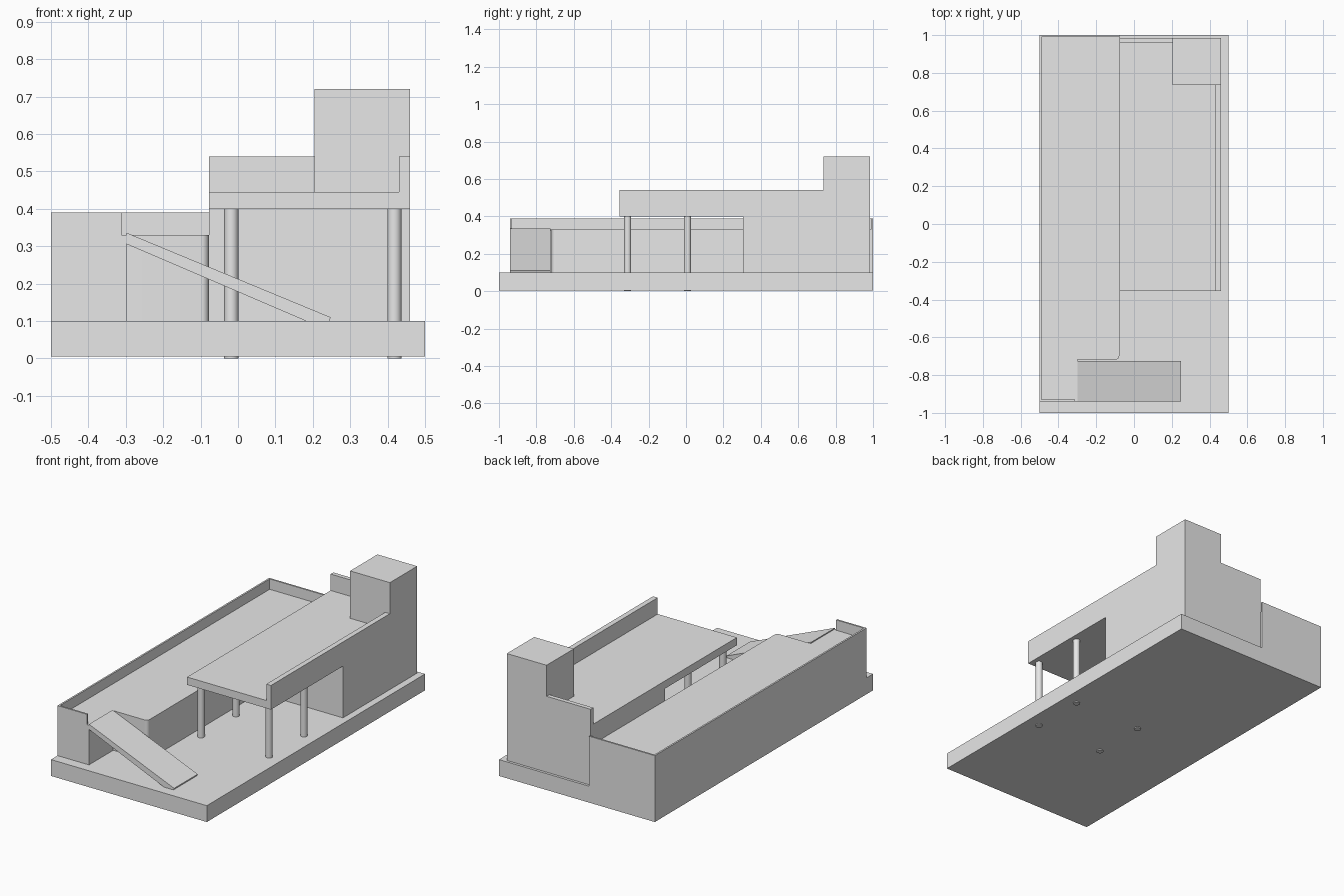
import bpy, bmesh, math
from mathutils import Vector

cube = bpy.data.objects.get("Cube")
if cube:
    bpy.data.objects.remove(cube, do_unlink=True)

grey = bpy.data.materials.new("plain grey")
grey.use_nodes = True
grey.diffuse_color = (0.8, 0.8, 0.8, 1)
grey.node_tree.nodes["Principled BSDF"].inputs["Base Color"].default_value = (0.8, 0.8, 0.8, 1)


def prism(name, points, direction):
    """Extrude a closed outline of 3D points along a direction."""
    bm = bmesh.new()
    face = bm.faces.new([bm.verts.new(p) for p in points])
    extruded = bmesh.ops.extrude_face_region(bm, geom=[face])
    moved = [v for v in extruded["geom"] if isinstance(v, bmesh.types.BMVert)]
    bmesh.ops.translate(bm, verts=moved, vec=Vector(direction))
    bmesh.ops.recalc_face_normals(bm, faces=bm.faces)
    mesh = bpy.data.meshes.new(name)
    bm.to_mesh(mesh)
    bm.free()
    mesh.materials.append(grey)
    obj = bpy.data.objects.new(name, mesh)
    bpy.context.collection.objects.link(obj)
    return obj


def box(name, x, y, z):
    outline = [(x[0], y[0], z[0]), (x[1], y[0], z[0]), (x[1], y[1], z[0]), (x[0], y[1], z[0])]
    return prism(name, outline, (0, 0, z[1] - z[0]))


def smooth(obj):
    bpy.ops.object.select_all(action="DESELECT")
    obj.select_set(True)
    bpy.context.view_layer.objects.active = obj
    bpy.ops.object.shade_smooth_by_angle(angle=math.radians(35))


ground, terrace, ceiling, slab, rail, inner = 0.1, 0.33, 0.4, 0.445, 0.54, -0.078
front, back = -0.94, 0.985

# Plinth
box("base", (-0.5, 0.5), (-1, 1), (0.005, ground))

# Low wing: an L-shaped plan with one rounded corner beside the ramp
r = 0.02
corner = [(inner - r + r * math.sin(a), -0.718 + r - r * math.cos(a), ground)
          for a in (math.radians(15 * i) for i in range(7))]
plan = [(-0.5, front, ground), (-0.298, front, ground), (-0.298, -0.718, ground)]
plan += corner + [(inner, 1, ground), (-0.5, 1, ground)]
smooth(prism("low_wing", plan, (0, 0, terrace - ground)))

# Thin parapet around the terrace
for name, x, y in (("left", (-0.5, -0.49), (front, 1)),
                   ("back", (-0.49, inner), (0.99, 1)),
                   ("front", (-0.49, -0.312), (front, front + 0.01))):
    box("terrace_parapet_" + name, x, y, (terrace, 0.39))

# Ramp from the ground up to the terrace
profile = [(-0.298, 0.306), (0.182, ground), (0.244, ground), (0.248, 0.11), (-0.298, 0.336)]
prism("ramp", [(x, front, z) for x, z in profile], (0, 0.216, 0))

# Main house, its roof slab, parapets and tower
box("house_body", (inner, 0.46), (0.305, back), (ground, ceiling))
box("roof_slab", (inner, 0.46), (-0.355, back), (ceiling, slab))
box("roof_parapet_side", (0.43, 0.46), (-0.355, 0.735), (slab, rail))
box("roof_parapet_back", (inner, 0.205), (0.96, back), (slab, rail))
box("tower", (0.205, 0.46), (0.735, back), (slab, 0.72))

# Round columns under the overhanging roof
for x in (-0.018, 0.418):
    for y in (-0.312, 0.008):
        circle = [(x + 0.019 * math.cos(math.tau * i / 32),
                   y + 0.019 * math.sin(math.tau * i / 32), 0) for i in range(32)]
        smooth(prism("column", circle, (0, 0, ceiling)))
